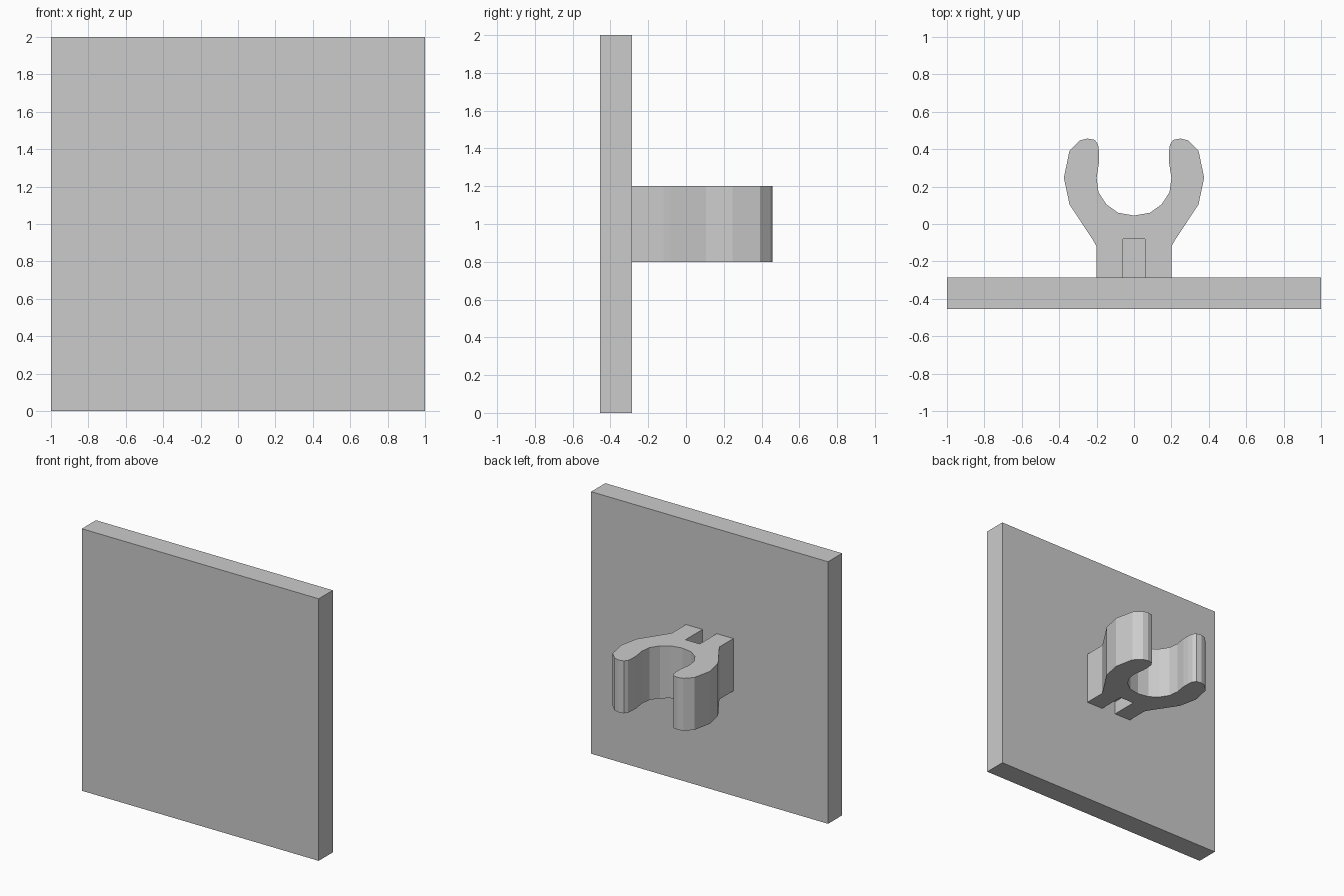
import bpy
import bmesh

if "Cube" in bpy.data.objects:
    bpy.data.objects.remove(bpy.data.objects["Cube"])


def add_object(name, bm):
    bmesh.ops.recalc_face_normals(bm, faces=bm.faces)
    mesh = bpy.data.meshes.new(name)
    bm.to_mesh(mesh)
    bm.free()
    obj = bpy.data.objects.new(name, mesh)
    bpy.context.collection.objects.link(obj)
    return obj


def prism(name, outline, z0, z1):
    """Extrude a closed xy outline from z0 to z1."""
    bm = bmesh.new()
    face = bm.faces.new([bm.verts.new((x, y, z0)) for x, y in outline])
    ext = bmesh.ops.extrude_face_region(bm, geom=[face])
    top = [v for v in ext["geom"] if isinstance(v, bmesh.types.BMVert)]
    bmesh.ops.translate(bm, verts=top, vec=(0, 0, z1 - z0))
    return add_object(name, bm)


def rect(x, y0, y1):
    return [(-x, y0), (x, y0), (x, y1), (-x, y1)]


PLATE_FRONT, PLATE_BACK = -0.455, -0.285
SLOT_X, SLOT_END = 0.06, -0.08

# Square mounting plate
prism("back_plate", rect(1.0, PLATE_FRONT, PLATE_BACK), 0.0, 2.0)

# Spring clip: right half from slot end, around the jaw, to the throat centre
half = [
    (SLOT_X, SLOT_END), (SLOT_X, PLATE_BACK), (0.2, PLATE_BACK),
    (0.2, -0.12), (0.22, -0.085), (0.345, 0.105), (0.375, 0.247),
    (0.345, 0.392), (0.29, 0.447), (0.25, 0.457), (0.21, 0.45),
    (0.192, 0.425), (0.187, 0.385), (0.187, 0.33), (0.2, 0.247),
    (0.19, 0.17), (0.148, 0.105), (0.085, 0.06),
]
outline = half + [(0.0, 0.045)] + [(-x, y) for x, y in reversed(half)]
prism("spring_clip", outline, 0.8, 1.2)

# Tongue on the plate that fills the middle of the clip's slot
prism("slot_tongue", rect(SLOT_X, PLATE_BACK, SLOT_END), 0.9, 1.1)
